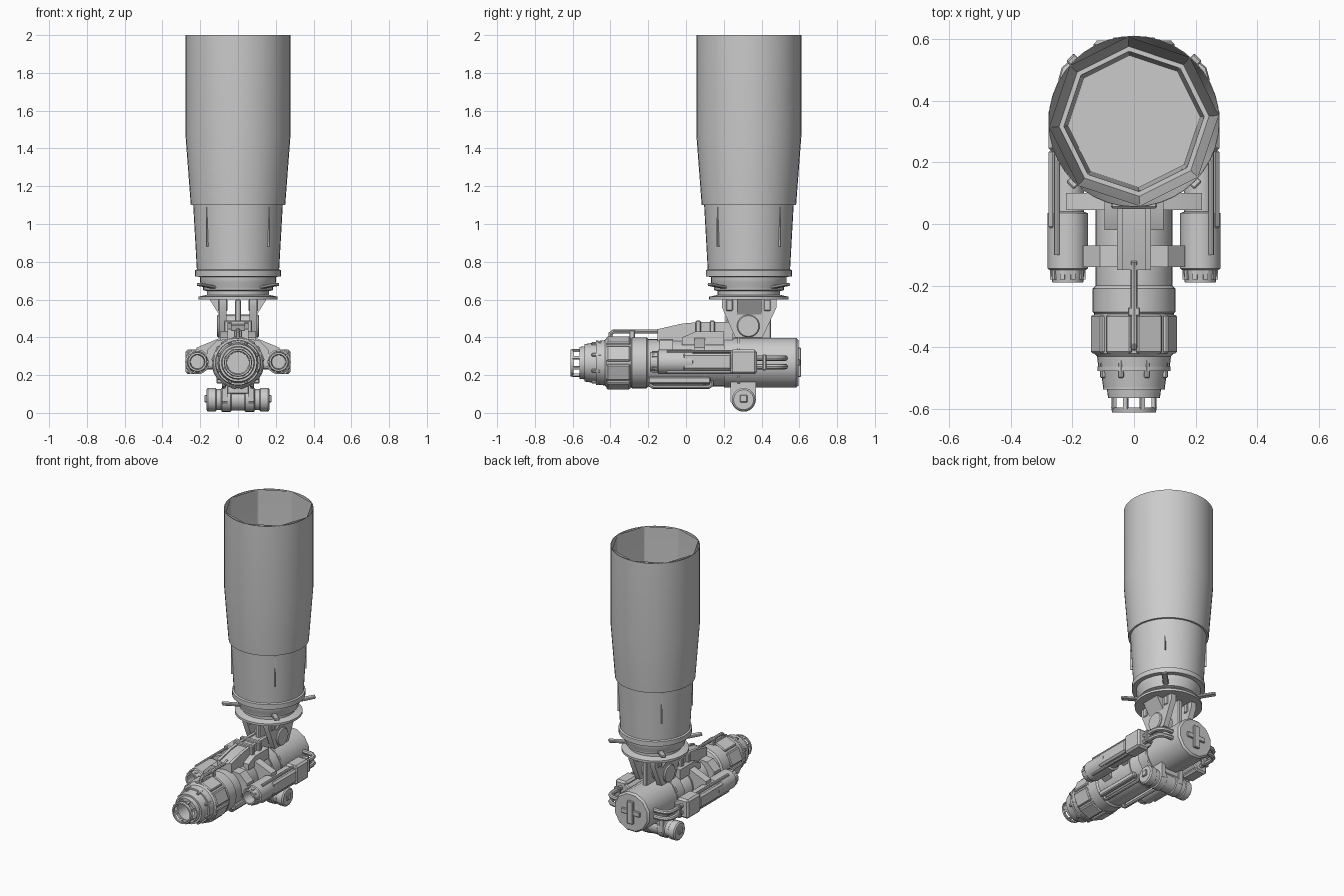
import bpy, bmesh, math
from mathutils import Matrix, Vector

old = bpy.data.objects.get("Cube")
if old:
    bpy.data.objects.remove(old)

grey = bpy.data.materials.new("plain_grey")
grey.use_nodes = True
COLOUR = (0.6, 0.6, 0.6, 1)
grey.diffuse_color = COLOUR
grey.node_tree.nodes["Principled BSDF"].inputs["Base Color"].default_value = COLOUR

UP = Matrix()
FORWARD = Matrix.Rotation(math.pi / 2, 4, 'X')    # local z points to the front
SIDEWAYS = Matrix.Rotation(math.pi / 2, 4, 'Y')   # local z points to +x


def finish(name, bm, matrix=UP):
    bm.transform(matrix)
    for f in bm.faces:
        f.smooth = True
    for e in bm.edges:
        e.smooth = len(e.link_faces) == 2 and e.calc_face_angle(0) < math.radians(32)
    mesh = bpy.data.meshes.new(name)
    bm.to_mesh(mesh)
    bm.free()
    mesh.materials.append(grey)
    ob = bpy.data.objects.new(name, mesh)
    bpy.context.collection.objects.link(ob)
    return ob


def lathe(name, profile, loc=(0, 0, 0), turn=UP, sides=32, spin=0.0):
    """Turn (radius, height) points, outside upward, round an axis."""
    bm = bmesh.new()
    rings = []
    for r, h in profile:
        ring = []
        for i in range(sides):
            a = spin + math.tau * i / sides
            ring.append(bm.verts.new((r * math.cos(a), r * math.sin(a), h)))
        rings.append(ring)
    for a, b in zip(rings, rings[1:]):
        for i in range(sides):
            j = (i + 1) % sides
            bm.faces.new((a[i], a[j], b[j], b[i]))
    bmesh.ops.remove_doubles(bm, verts=bm.verts, dist=1e-5)
    return finish(name, bm, Matrix.Translation(loc) @ turn)


def box(name, xs, ys, zs, bevel=0.006, matrix=UP):
    bm = bmesh.new()
    bmesh.ops.create_cube(bm, size=1)
    lo, hi = Vector((xs[0], ys[0], zs[0])), Vector((xs[1], ys[1], zs[1]))
    for v in bm.verts:
        v.co = (lo + hi) / 2 + v.co * (hi - lo)
    if bevel:
        bmesh.ops.bevel(bm, geom=bm.edges[:], offset=bevel, segments=1, affect='EDGES')
    return finish(name, bm, matrix)


def prism(name, points, start, end, axis='x'):
    """Extrude a side (y, z) outline along x, or a front (x, z) outline along y."""
    bm = bmesh.new()
    place = (lambda p: (start, *p)) if axis == 'x' else (lambda p: (p[0], start, p[1]))
    step = Vector((end - start, 0, 0)) if axis == 'x' else Vector((0, end - start, 0))
    face = bm.faces.new([bm.verts.new(place(p)) for p in points])
    ext = bmesh.ops.extrude_face_region(bm, geom=[face], use_keep_orig=True)
    bmesh.ops.translate(bm, vec=step, verts=[g for g in ext["geom"] if isinstance(g, bmesh.types.BMVert)])
    bmesh.ops.recalc_face_normals(bm, faces=bm.faces)
    return finish(name, bm)


def pipe(name, points, radius):
    curve = bpy.data.curves.new(name, 'CURVE')
    curve.dimensions = '3D'
    curve.bevel_depth, curve.bevel_resolution, curve.use_fill_caps = radius, 2, True
    line = curve.splines.new('POLY')
    line.points.add(len(points) - 1)
    for p, co in zip(line.points, points):
        p.co = (*co, 1)
    temp = bpy.data.objects.new(name + "_path", curve)
    bm = bmesh.new()
    mesh = bpy.data.meshes.new_from_object(temp)
    bm.from_mesh(mesh)
    bpy.data.objects.remove(temp)
    bpy.data.meshes.remove(mesh)
    return finish(name, bm)


# Tall barrel with faceted liner
B = (0, 0.333, 0)
lathe("barrel_lower", [(0, .6), (.21, .6), (.21, .615), (.165, .625), (.165, .645), (.185, .65), (.185, .665),
      (.2, .69), (.2, .72), (.228, .722), (.228, .755), (.218, .76), (.237, 1.1), (.225, 1.1)], B, sides=40)
lathe("barrel_upper", [(.225, 1.1), (.25, 1.1), (.278, 1.47), (.278, 2), (.275, 2), (.275, 1.47), (.247, 1.1)],
      B, sides=40)
lathe("barrel_liner", [(.276, 2), (.275, 1.47), (.244, 1.11), (.228, 1.11), (.215, .78), (0, .78)],
      B, sides=8, spin=math.radians(4))
for k in range(4):
    spin = Matrix.Translation(B) @ Matrix.Rotation(math.radians(45 + 90 * k), 4, 'Z')
    tilt = Matrix.Translation((.18, 0, .665)) @ Matrix.Rotation(math.radians(-8), 4, 'Y')
    box("barrel_fin", (0, .115), (-.018, .018), (-.008, .008), .004, spin @ tilt)
    box("barrel_seam", (.219, .238), (-.003, .003), (.88, 1.09), 0, spin)

# Hanging bracket and pivot
bracket = [(.19, .6), (.48, .6), (.48, .56), (.405, .4), (.26, .4), (.19, .56)]
for s in (-1, 1):
    prism("bracket_plate", bracket, s * .062, s * .1)
    prism("bracket_gusset", [(s * .1, .6), (s * .15, .6), (s * .1, .52)], .27, .4, 'y')
    for y in (.23, .43):
        box("bracket_rib", sorted((s * .055, s * .106)), (y - .018, y + .018), (.54, .6), .004)
box("bracket_centre", (-.016, .016), (.21, .45), (.39, .6))
lathe("pivot_drum", [(0, -.112), (.055, -.112), (.06, -.105), (.06, .105), (.055, .112), (0, .112)],
      (0, .33, .46), SIDEWAYS, 24)

# Long body, with height measured toward the front
C = (0, 0, .265)
lathe("body_rear", [(0, -.595), (.125, -.595), (.136, -.583), (.136, -.2), (.12, -.2)], C, FORWARD, 12, math.pi / 12)
lathe("body_middle", [(.12, -.21), (.125, -.2), (.125, .2), (.135, .21), (.135, .285), (.13, .29),
      (.13, .42), (.12, .43), (.115, .47), (.108, .475), (.1, .53), (.088, .535), (.084, .565), (.062, .565),
      (.058, .45), (0, .45)], C, FORWARD)
lathe("nozzle_ring", [(.062, .596), (.074, .596), (.071, .612), (.062, .612), (.062, .596)], C, FORWARD)
for h, r in ((.47, .118), (.53, .1), (-.28, .139), (-.1, .129)):
    lathe("body_band", [(r - .02, -.007), (r, -.007), (r, .007), (r - .02, .007)], (0, -h, .265), FORWARD)
for k in range(8):
    a = math.tau * (k + .5) / 8
    around = Matrix.Translation(C) @ Matrix.Rotation(a, 4, 'Y')
    box("nozzle_strut", (.064, .077), (-.6, -.56), (-.007, .007), 0, around)
    box("armour_panel", (.115, .136), (-.42, -.295), (-.044, .044), .006, around)
    box("neck_rib", (.09, .118), (-.5, -.43), (-.008, .008), .004, around)

# Rear cap with raised cross
box("cap_upright", (-.022, .022), (.58, .61), (.19, .345), .004)
box("cap_crossbar", (-.07, .07), (.58, .605), (.25, .285), .004)

# Top housing, its blocks and feed pipe
housing = [(-.15, .38), (-.15, .435), (-.02, .465), (.06, .472), (.25, .472), (.25, .38)]
prism("top_housing", housing, -.055, .055)
for s in (-1, 1):
    prism("housing_rail", [(y, z + .008) for y, z in housing], s * .035, s * .055)
    prism("housing_cheek", [(-.02, .36), (-.02, .4), (.05, .43), (.2, .43), (.2, .36)], s * .05, s * .095)
for y in (.065, .14):
    box("housing_block", (-.075, .075), (y - .014, y + .014), (.4, .488), .005)
pipe("feed_pipe", [(0, -.4, .39), (0, -.4, .42), (0, -.385, .43), (0, -.14, .43), (0, -.12, .44)], .011)
box("pipe_clamp", (-.02, .02), (-.3, -.27), (.39, .438), .004)

for s in (-1, 1):
    # Side pods
    P = (s * .215, 0, .27)
    lathe("side_pod", [(0, -.375), (.045, -.375), (.052, -.365), (.052, -.04), (.065, -.035), (.065, .145),
          (.056, .15), (.05, .19), (.04, .19), (.036, .12), (0, .12)], P, FORWARD, 24)
    for k in range(10):
        a = math.tau * k / 10
        box("pod_tooth", (.048, .058), (-.18, -.15), (-.007, .007), 0,
            Matrix.Translation(P) @ Matrix.Rotation(a, 4, 'Y'))
    box("pod_outer_panel", sorted((s * .2, s * .277)), (-.02, .245), (.225, .315), .012)
    box("pod_rear_block", sorted((s * .19, s * .278)), (.235, .375), (.205, .335), .012)
    for z in (.215, .325):
        pipe("pod_rail", [(s * .25, -.1, z), (s * .25, .24, z)], .009)

    # Pod arms
    arm = [(s * .07, .4), (s * .1, .395), (s * .22, .345), (s * .22, .3), (s * .1, .25)]
    prism("rear_pod_arm", arm, .045, .1, 'y')
    prism("front_pod_arm", [(s * .05, .39), (s * .11, .385), (s * .165, .33), (s * .165, .25), (s * .1, .22)],
          -.14, -.07, 'y')

    # Rear hoses bending into the body
    for z in (.245, .29):
        pipe("rear_hose", [(s * .23, .36, z), (s * .23, .47, z), (s * .222, .5, z), (s * .2, .518, z),
             (s * .17, .525, z), (s * .11, .525, z)], .015)
    box("hose_clamp", sorted((s * .205, s * .252)), (.405, .425), (.225, .31), .004)

    # Underside rails
    pipe("underside_pipe", [(s * .075, -.19, .17), (s * .075, -.19, .147), (s * .075, -.175, .138),
         (s * .075, .12, .138), (s * .075, .135, .147), (s * .075, .135, .17)], .011)
    box("underside_skid", sorted((s * .085, s * .115)), (-.2, .13), (.155, .19), .006)

    # Lower drum brackets
    prism("drum_bracket", [(.235, .2), (.37, .2), (.37, .06), (.345, .03), (.26, .03), (.235, .06)],
          s * .055, s * .085)
    box("drum_end_key", sorted((s * .16, s * .178)), (.285, .325), (.055, .095), .004)

# Lower cross drum
half = [(.053, .168), (.062, .16), (.062, .12), (.056, .115), (.056, .09), (.064, .085), (.064, .04), (.058, .035)]
lathe("lower_drum", [(0, -.168)] + [(r, -h) for r, h in half] + half[::-1] + [(0, .168)],
      (0, .305, .07), SIDEWAYS, 24)
box("drum_saddle", (-.06, .06), (.245, .36), (.1, .16))
